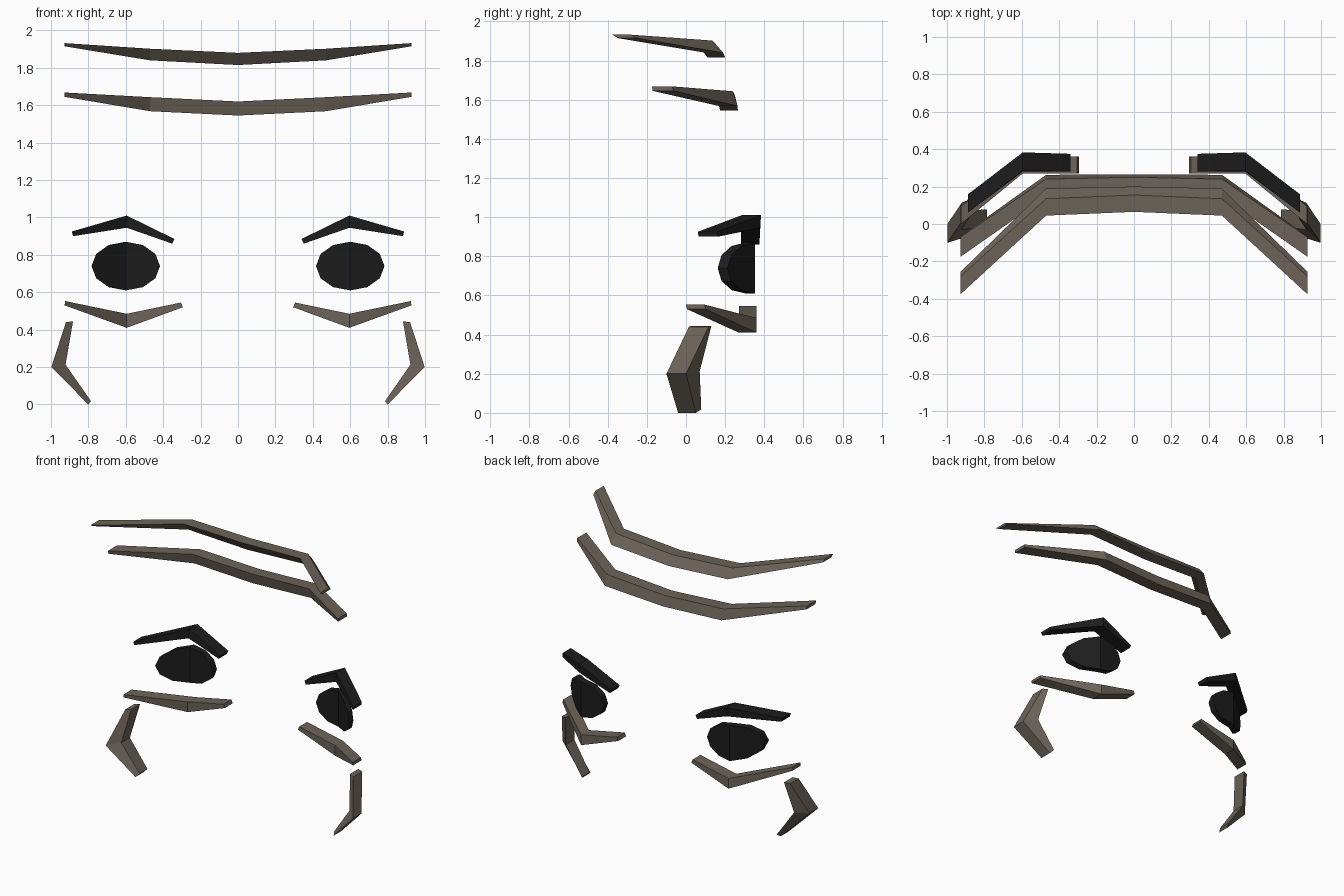
import bpy, bmesh, math
from mathutils import Vector

if "Cube" in bpy.data.objects:
    bpy.data.objects.remove(bpy.data.objects["Cube"])


def material(name, rgb):
    m = bpy.data.materials.new(name)
    m.diffuse_color = (*rgb, 1)
    m.use_nodes = True
    m.node_tree.nodes["Principled BSDF"].inputs["Base Color"].default_value = m.diffuse_color
    return m


BROWN = material("brown", (0.15, 0.125, 0.10))
BLACK = material("black", (0.012, 0.012, 0.012))


def loft(name, rings, mat):
    """Skin equal-sized rings of points and cap both ends."""
    bm = bmesh.new()
    vs = [[bm.verts.new(p) for p in ring] for ring in rings]
    n = len(vs[0])
    for a, b in zip(vs, vs[1:]):
        for i in range(n):
            j = (i + 1) % n
            bm.faces.new((a[i], a[j], b[j], b[i]))
    bm.faces.new(vs[0])
    bm.faces.new(vs[-1])
    bmesh.ops.recalc_face_normals(bm, faces=bm.faces)
    me = bpy.data.meshes.new(name)
    bm.to_mesh(me)
    bm.free()
    ob = bpy.data.objects.new(name, me)
    ob.data.materials.append(mat)
    bpy.context.collection.objects.link(ob)
    return ob


def section(top, bottom, depth, s=1):
    """Four corners: two edge points, each pushed along y by depth."""
    t, b = (Vector((s * p[0], p[1], p[2])) for p in (top, bottom))
    d = Vector((0, depth, 0))
    return [t, b, b + d, t + d]


# forehead wrinkles: half path from centre to tip, mirrored into one strip
wrinkles = {
    "forehead_wrinkle_upper": [
        ((0, 0.065, 1.88), (0, 0.11, 1.815), 0.09),
        ((0.47, 0.045, 1.902), (0.47, 0.10, 1.84), 0.09),
        ((0.927, -0.375, 1.932), (0.927, -0.35, 1.915), 0.095)],
    "forehead_wrinkle_lower": [
        ((0, 0.16, 1.62), (0, 0.175, 1.545), 0.09),
        ((0.47, 0.145, 1.643), (0.47, 0.168, 1.568), 0.095),
        ((0.927, -0.175, 1.668), (0.927, -0.17, 1.645), 0.105)],
}
for name, half in wrinkles.items():
    rings = [section(*p, s=-1) for p in half[:0:-1]] + [section(*p) for p in half]
    loft(name, rings, BROWN)

# paired strips around each eye
strips = {
    "eyebrow": (BLACK, [
        ((0.34, 0.28, 0.885), (0.352, 0.28, 0.86), 0.095),
        ((0.595, 0.285, 1.01), (0.595, 0.28, 0.945), 0.098),
        ((0.888, 0.06, 0.925), (0.882, 0.065, 0.90), 0.098)]),
    "under_eye_line": (BROWN, [
        ((0.305, 0.27, 0.545), (0.295, 0.27, 0.52), 0.09),
        ((0.595, 0.27, 0.485), (0.595, 0.27, 0.41), 0.09),
        ((0.925, 0.0, 0.553), (0.927, 0.005, 0.53), 0.095)]),
    "cheek_line": (BROWN, [
        ((0.92, 0.015, 0.44), (0.882, 0.03, 0.445), 0.10),
        ((0.998, -0.10, 0.20), (0.922, -0.03, 0.213), 0.10),
        ((0.80, -0.04, 0.0), (0.786, -0.012, 0.018), 0.09)]),
}


# eye: twelve-sided disc bent back around the side of the face
def eye_rim(y, s):
    pts = []
    for k in range(12):
        a = math.tau * k / 12
        x = 0.6 + 0.183 * math.cos(a)
        z = 0.74 + 0.13 * math.sin(a)
        pts.append((s * x, y - 0.77 * max(0, x - 0.6), z))
    return pts


def eye(name, s):
    ob = loft(name, [eye_rim(0.303, s), eye_rim(0.353, s)], BLACK)
    # fold both caps along the vertical middle line
    bm = bmesh.new()
    bm.from_mesh(ob.data)
    for f in [f for f in bm.faces if len(f.verts) == 12]:
        ends = sorted(f.verts, key=lambda v: v.co.z)
        bmesh.utils.face_split(f, ends[0], ends[-1])
    bm.to_mesh(ob.data)
    bm.free()


for side, s in (("left", -1), ("right", 1)):
    for name, (mat, path) in strips.items():
        loft(f"{name}_{side}", [section(*p, s=s) for p in path], mat)
    eye(f"eye_{side}", s)
